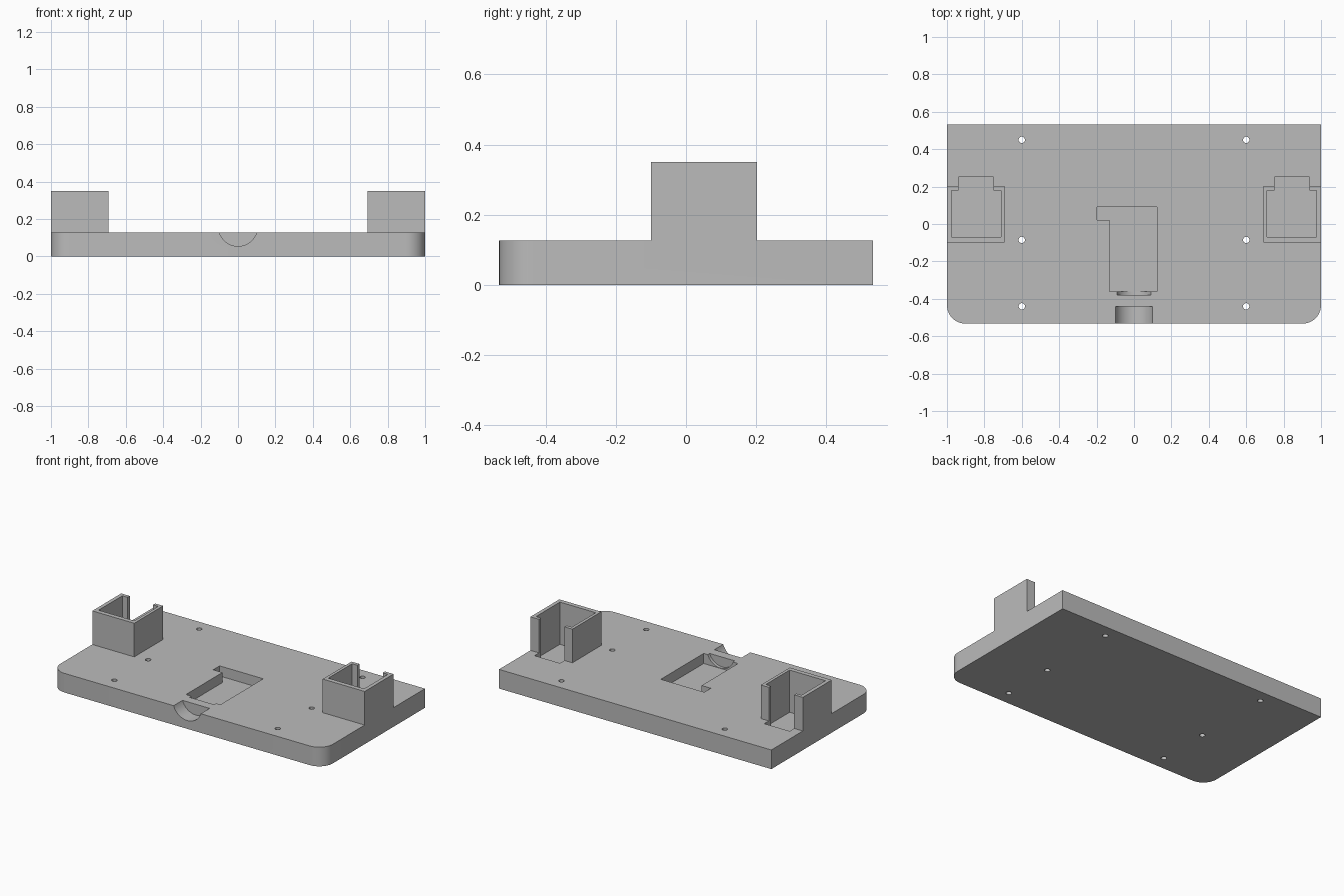
import bpy, bmesh, math
from mathutils import Matrix

cube = bpy.data.objects.get("Cube")
if cube:
    bpy.data.objects.remove(cube, do_unlink=True)

TOP = 0.127      # plate top
BACK = 0.533     # half depth of the plate
CORNER = 0.1     # front corner radius

grey = bpy.data.materials.new("plain grey")
grey.use_nodes = True
grey.diffuse_color = (0.5, 0.5, 0.5, 1)
grey.node_tree.nodes["Principled BSDF"].inputs["Base Color"].default_value = (0.5, 0.5, 0.5, 1)


def add_object(name, bm):
    bmesh.ops.recalc_face_normals(bm, faces=bm.faces)
    mesh = bpy.data.meshes.new(name)
    bm.to_mesh(mesh)
    bm.free()
    mesh.materials.append(grey)
    obj = bpy.data.objects.new(name, mesh)
    bpy.context.collection.objects.link(obj)
    return obj


def prism(name, outline, z0, z1, side=1):
    """Extrude a plan outline upwards; side=-1 mirrors it across x."""
    bm = bmesh.new()
    face = bm.faces.new([bm.verts.new((x * side, y, z0)) for x, y in outline])
    new = bmesh.ops.extrude_face_region(bm, geom=[face])["geom"]
    verts = [v for v in new if isinstance(v, bmesh.types.BMVert)]
    bmesh.ops.translate(bm, verts=verts, vec=(0, 0, z1 - z0))
    return add_object(name, bm)


def cylinder(name, radius, length, centre, segments, along_y=False):
    bm = bmesh.new()
    matrix = Matrix.Translation(centre)
    if along_y:
        matrix = matrix @ Matrix.Rotation(math.pi / 2, 4, "X")
    bmesh.ops.create_cone(bm, cap_ends=True, segments=segments, radius1=radius,
                          radius2=radius, depth=length, matrix=matrix)
    return add_object(name, bm)


def rect(x0, x1, y0, y1):
    return [(x0, y0), (x1, y0), (x1, y1), (x0, y1)]


def combine(target, tool, operation):
    """Apply a boolean and discard the tool."""
    mod = target.modifiers.new(tool.name, "BOOLEAN")
    mod.operation, mod.solver, mod.object = operation, "EXACT", tool
    bpy.context.view_layer.objects.active = target
    with bpy.context.temp_override(object=target, active_object=target):
        bpy.ops.object.modifier_apply(modifier=mod.name)
    bpy.data.objects.remove(tool, do_unlink=True)


# Plate with square back corners and rounded front corners
outline = [(1, BACK), (-1, BACK)]
for cx, start in ((-1 + CORNER, 180), (1 - CORNER, 270)):
    for i in range(13):
        a = math.radians(start + i * 7.5)
        outline.append((cx + CORNER * math.cos(a), -BACK + CORNER + CORNER * math.sin(a)))
plate = prism("mounting_plate", outline, 0, TOP)

# Open-backed sockets at both ends
cavity = [(0.712, -0.07), (0.975, -0.07), (0.975, 0.18), (0.937, 0.18),
          (0.937, 0.25), (0.75, 0.25), (0.75, 0.18), (0.712, 0.18)]
for side in (1, -1):
    combine(plate, prism("socket", rect(0.692, 1, -0.1, 0.203), 0.05, 0.35, side), "UNION")
for side in (1, -1):
    combine(plate, prism("socket_cavity", cavity, 0.07, 0.5, side), "DIFFERENCE")

# Central pocket with a side ear
pocket = [(-0.13, -0.36), (0.122, -0.36), (0.122, 0.09),
          (-0.198, 0.09), (-0.198, 0.022), (-0.13, 0.022)]
combine(plate, prism("centre_pocket", pocket, 0.06, 0.3), "DIFFERENCE")

# Round grooves: a short one in the pocket wall and one through the front edge
combine(plate, cylinder("pocket_groove", 0.098, 0.06, (0, -0.35, 0.16), 64, True), "DIFFERENCE")
combine(plate, cylinder("front_groove", 0.105, 0.2, (0, -0.54, 0.16), 64, True), "DIFFERENCE")

# Screw holes
for x in (-0.6, 0.6):
    for y in (0.45, -0.085, -0.44):
        combine(plate, cylinder("screw_hole", 0.017, 1, (x, y, 0), 24), "DIFFERENCE")

# Smooth curved walls, sharp edges kept
bpy.ops.object.select_all(action="DESELECT")
plate.select_set(True)
bpy.context.view_layer.objects.active = plate
bpy.ops.object.shade_smooth_by_angle(angle=math.radians(30))
